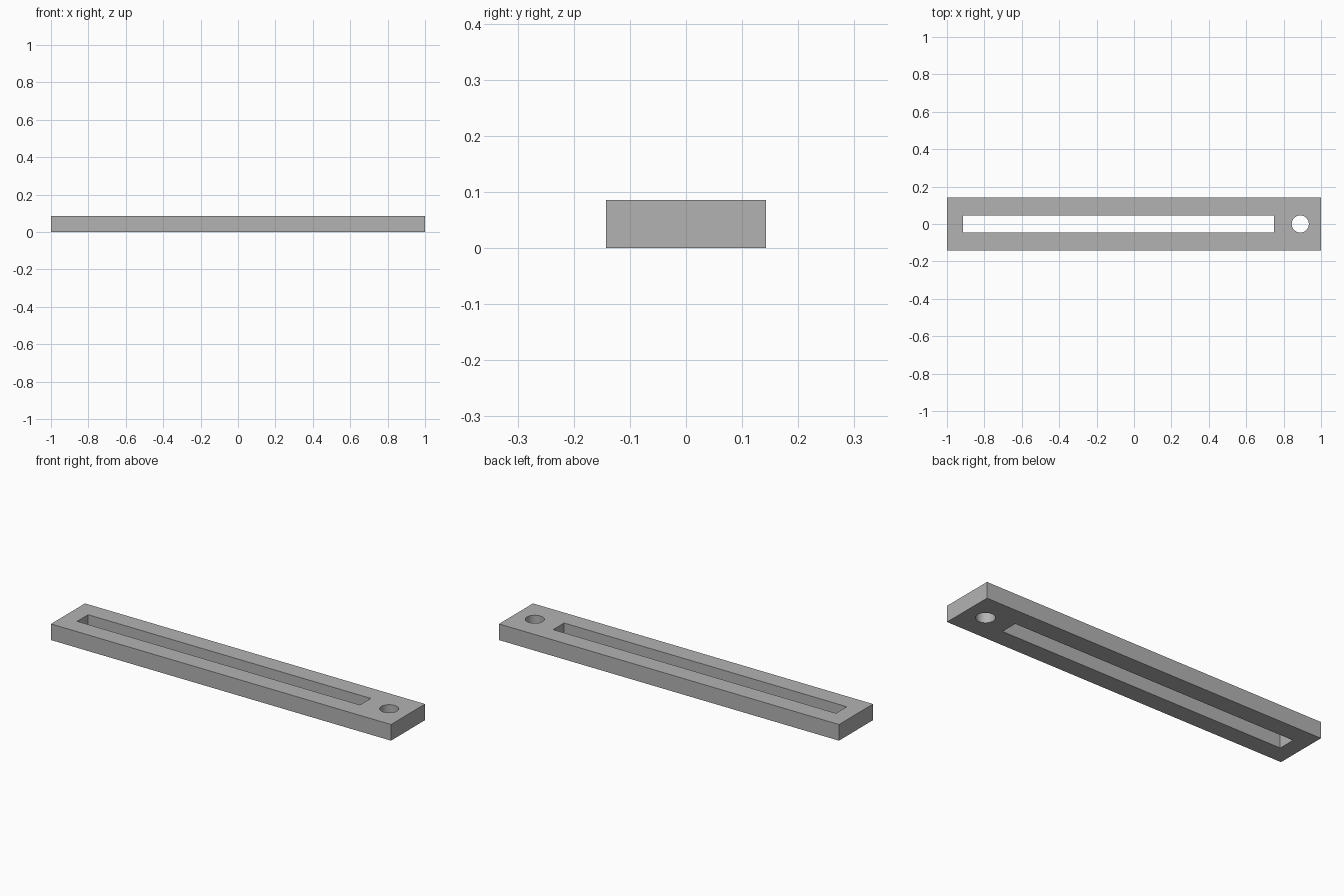
import bpy
import math

cube = bpy.data.objects.get("Cube")
if cube:
    bpy.data.objects.remove(cube, do_unlink=True)

LENGTH, WIDTH, HEIGHT = 2.0, 2 / 7, 3 / 35
SLOT_LEFT, SLOT_RIGHT = -0.914, 0.749
HOLE_X, HOLE_RADIUS = 0.889, 0.0457

grey = bpy.data.materials.new("plain grey")
grey.use_nodes = True
colour = (0.45, 0.45, 0.45, 1)
grey.diffuse_color = colour
grey.node_tree.nodes["Principled BSDF"].inputs["Base Color"].default_value = colour


def box(name, x, size):
    bpy.ops.mesh.primitive_cube_add(size=1, location=(x, 0, HEIGHT / 2))
    obj = bpy.context.object
    obj.name = name
    obj.scale = size
    bpy.ops.object.transform_apply(location=True, rotation=False, scale=True)
    obj.data.materials.append(grey)
    return obj


# Flat bar
bar = box("slotted_bar", 0, (LENGTH, WIDTH, HEIGHT))

# Long slot, as wide as the round hole
slot = box("slot_cutter", (SLOT_LEFT + SLOT_RIGHT) / 2,
           (SLOT_RIGHT - SLOT_LEFT, 2 * HOLE_RADIUS, HEIGHT * 2))

# Round hole near the left end
bpy.ops.mesh.primitive_cylinder_add(vertices=64, radius=HOLE_RADIUS, depth=HEIGHT * 2,
                                    location=(HOLE_X, 0, HEIGHT / 2))
hole = bpy.context.object
hole.name = "hole_cutter"
hole.data.materials.append(grey)

# Cut both openings right through
bpy.ops.object.select_all(action="DESELECT")
bpy.context.view_layer.objects.active = bar
bar.select_set(True)
for cutter in (slot, hole):
    cut = bar.modifiers.new(cutter.name, "BOOLEAN")
    cut.operation = "DIFFERENCE"
    cut.solver = "EXACT"
    cut.object = cutter
    bpy.ops.object.modifier_apply(modifier=cut.name)
    bpy.data.objects.remove(cutter, do_unlink=True)

bpy.ops.object.shade_smooth_by_angle(angle=math.radians(30))
